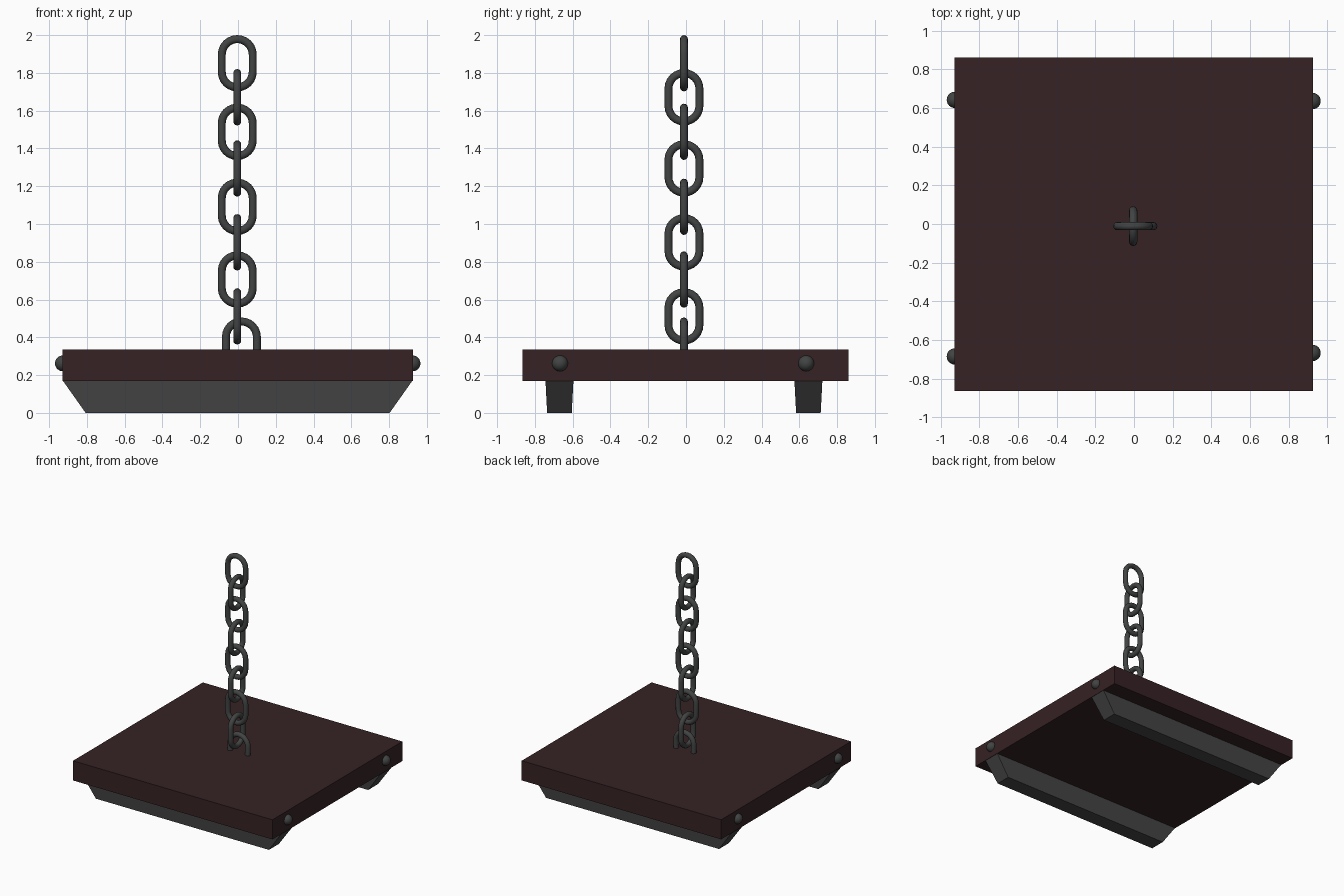
import bpy
import bmesh
from math import pi, sin, cos
from mathutils import Vector

cube = bpy.data.objects.get("Cube")
if cube:
    bpy.data.objects.remove(cube, do_unlink=True)


def make_material(name, rgb):
    mat = bpy.data.materials.new(name)
    mat.use_nodes = True
    mat.diffuse_color = (*rgb, 1)
    mat.node_tree.nodes["Principled BSDF"].inputs["Base Color"].default_value = (*rgb, 1)
    return mat


wood = make_material("dark_wood", (0.037, 0.016, 0.018))
iron = make_material("runner_iron", (0.058, 0.058, 0.058))
steel = make_material("chain_steel", (0.054, 0.056, 0.056))


def add_object(name, bm, mat, smooth=False):
    bmesh.ops.recalc_face_normals(bm, faces=bm.faces)
    for face in bm.faces:
        face.smooth = smooth
    mesh = bpy.data.meshes.new(name)
    bm.to_mesh(mesh)
    bm.free()
    mesh.materials.append(mat)
    obj = bpy.data.objects.new(name, mesh)
    bpy.context.collection.objects.link(obj)
    return obj


def add_box(name, size, centre, mat, foot=(1, 1)):
    """Box whose lower face is scaled by foot in x and y."""
    bm = bmesh.new()
    bmesh.ops.create_cube(bm, size=1)
    for v in bm.verts:
        if v.co.z < 0:
            v.co.x *= foot[0]
            v.co.y *= foot[1]
        v.co = Vector(a * b for a, b in zip(v.co, size)) + Vector(centre)
    return add_object(name, bm, mat)


def add_link(name, centre, sideways, radius=0.082, straight=0.046, wire=0.021):
    """Stadium-shaped ring of round wire, standing upright."""
    bm = bmesh.new()
    arc, sides = 12, 12
    rings = []
    for end in (0, 1):
        for i in range(arc + 1):
            a = pi * (end + i / arc)
            out = Vector((cos(a), 0, sin(a)))
            mid = out * radius + Vector((0, 0, straight * (1 - 2 * end)))
            ring = []
            for j in range(sides):
                b = 2 * pi * j / sides
                p = mid + wire * (out * cos(b) + Vector((0, sin(b), 0)))
                if sideways:
                    p = Vector((-p.y, p.x, p.z))
                ring.append(bm.verts.new(p + Vector(centre)))
            rings.append(ring)
    for r, ring in enumerate(rings):
        following = rings[(r + 1) % len(rings)]
        for j in range(sides):
            k = (j + 1) % sides
            bm.faces.new((ring[j], ring[k], following[k], following[j]))
    return add_object(name, bm, steel, smooth=True)


# Slab
add_box("board", (1.855, 1.725, 0.165), (-0.002, -0.002, 0.2525), wood)

# Tapered runners underneath
for name, y in (("front_runner", -0.67), ("back_runner", 0.648)):
    add_box(name, (1.85, 0.148, 0.17), (-0.002, y, 0.085), iron, foot=(0.87, 0.88))

# Round bolt heads on the sides
bolts = {"left_front_bolt": (0.924, -0.667), "left_back_bolt": (0.924, 0.636),
         "right_front_bolt": (-0.927, -0.685), "right_back_bolt": (-0.927, 0.642)}
for name, (x, y) in bolts.items():
    bm = bmesh.new()
    bmesh.ops.create_uvsphere(bm, u_segments=24, v_segments=12, radius=0.042)
    bmesh.ops.translate(bm, verts=bm.verts, vec=(x, y, 0.262))
    add_object(name, bm, steel, smooth=True)

# Chain of alternating links, the lowest one sunk into the slab
tops = (2.0, 1.82, 1.637, 1.443, 1.24, 1.052, 0.855, 0.66, 0.505)
for i, top in enumerate(tops):
    x = 0.018 if i == len(tops) - 1 else -0.004
    add_link(f"chain_link_{i + 1}", (x, -0.011, top - 0.149), sideways=i % 2 == 1)
